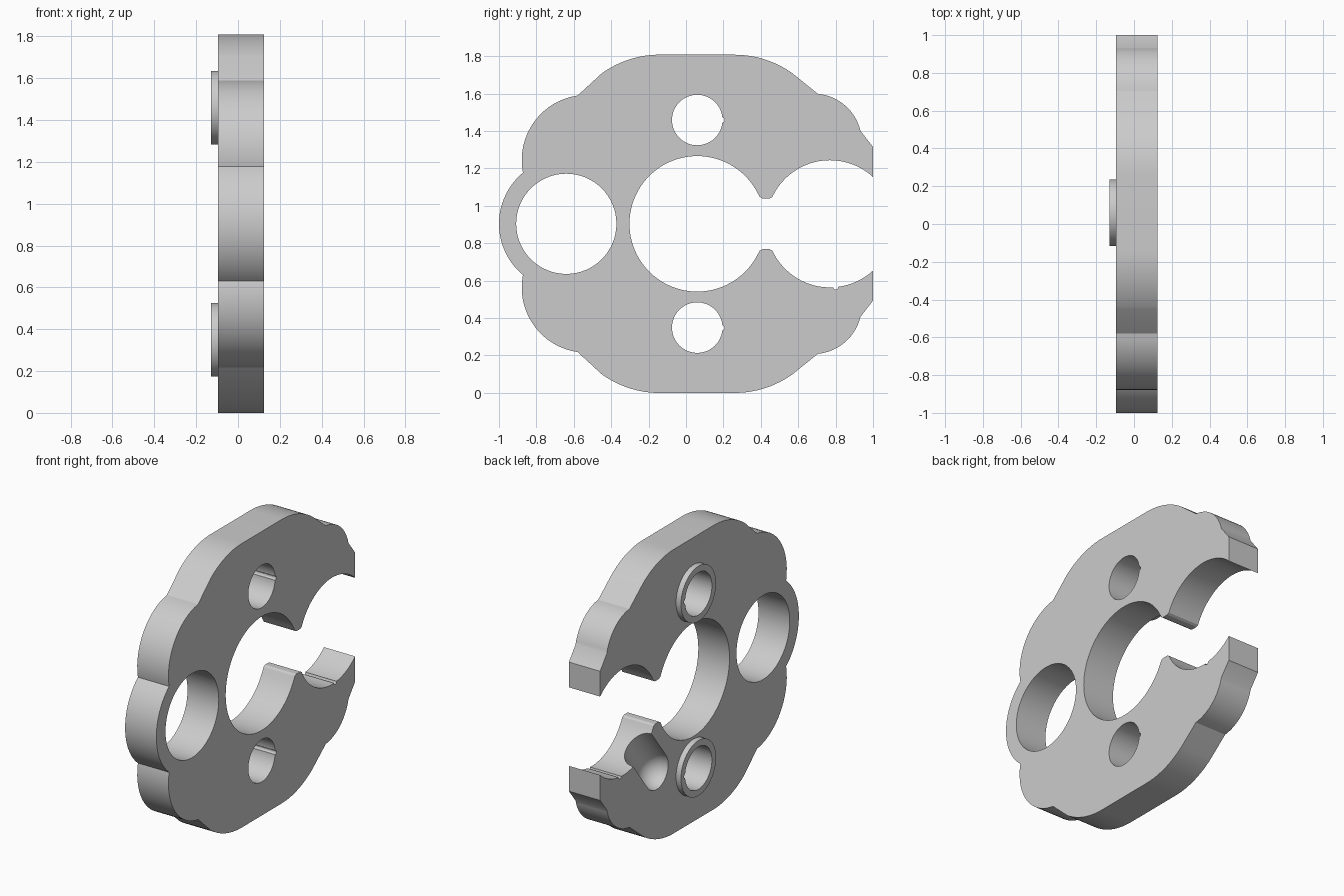
import bpy
import bmesh
from math import atan2, cos, sin, pi, radians
from mathutils import Vector

if "Cube" in bpy.data.objects:
    bpy.data.objects.remove(bpy.data.objects["Cube"], do_unlink=True)

MID = 0.904                 # height of the symmetry plane
BACK, FACE = -0.095, 0.125  # the two flat sides along x

grey = bpy.data.materials.new("plain_grey")
grey.use_nodes = True
grey.diffuse_color = (0.6, 0.6, 0.6, 1)
grey.node_tree.nodes["Principled BSDF"].inputs["Base Color"].default_value = (0.6, 0.6, 0.6, 1)


def arc(centre, start, end, steps=16):
    """Points on a circle around centre, the short way from start to end."""
    cy, cz = centre
    a, b = (atan2(p[1] - cz, p[0] - cy) for p in (start, end))
    r = ((start[0] - cy) ** 2 + (start[1] - cz) ** 2) ** 0.5
    turn = (b - a + pi) % (2 * pi) - pi
    return [(cy + r * cos(a + turn * i / steps), cz + r * sin(a + turn * i / steps))
            for i in range(steps + 1)]


def circle(y, z, r, n=64):
    return [(y + r * cos(2 * pi * i / n), z + r * sin(2 * pi * i / n)) for i in range(n)]


def add_object(name, bm):
    bmesh.ops.recalc_face_normals(bm, faces=bm.faces)
    mesh = bpy.data.meshes.new(name)
    bm.to_mesh(mesh)
    bm.free()
    mesh.materials.append(grey)
    obj = bpy.data.objects.new(name, mesh)
    bpy.context.collection.objects.link(obj)
    return obj


def slab(name, profile, x0, x1):
    """Extrude a y-z profile along x."""
    bm = bmesh.new()
    face = bm.faces.new([bm.verts.new((x0, y, z)) for y, z in profile])
    out = bmesh.ops.extrude_face_region(bm, geom=[face])["geom"]
    bmesh.ops.translate(bm, vec=(x1 - x0, 0, 0),
                        verts=[v for v in out if isinstance(v, bmesh.types.BMVert)])
    return add_object(name, bm)


def cut(obj, cutters):
    for c in cutters:
        mod = obj.modifiers.new("cut", "BOOLEAN")
        mod.operation, mod.solver, mod.object = "DIFFERENCE", "EXACT", c
    bpy.context.view_layer.update()
    graph = bpy.context.evaluated_depsgraph_get()
    mesh = bpy.data.meshes.new_from_object(obj.evaluated_get(graph))
    obj.modifiers.clear()
    obj.data = mesh


# Upper half of the plate outline, from the rounded nose to the main bore
upper = arc((-0.645, MID), (-1.0, MID), (-0.872, 1.178))
upper += arc((-0.53, 1.245), (-0.874, 1.19), (-0.58, 1.593))
upper += arc((-0.14, 1.278), (-0.452, 1.707), (-0.14, 1.808))
upper += arc((0.26, 1.278), (0.26, 1.808), (0.572, 1.707))
upper += arc((0.68, 1.34), (0.705, 1.599), (0.93, 1.40))
upper += [(1.0, 1.315)]
upper += arc((0.77, MID), (1.0, 1.154), (0.78, 1.244), 12)
upper += arc((0.77, MID), (0.77, 1.244), (0.472, 1.068), 20)
upper += [(0.462, 1.048), (0.448, 1.04), (0.408, 1.04), (0.394, 1.048)]
upper += arc((0.06, MID), (0.384, 1.066), (-0.302, MID), 40)

# Mirror it into the lower half, leaving out the two shared end points
lower = [(y, 2 * MID - z) for y, z in reversed(upper[1:-1])]
plate = slab("plate", upper + lower, BACK, FACE)

# Cutters for round holes and their small key notches
cutters = [slab("nose_hole_cutter", circle(-0.64, MID, 0.268), -0.3, 0.3),
           slab("bore_notch_cutter", circle(0.80, 0.565, 0.013, 12), -0.3, 0.3)]
pin_cutters = []
for z in (1.459, 0.349):
    pin_cutters.append(slab("pin_hole_cutter", circle(0.06, z, 0.135), -0.3, 0.3))
    pin_cutters.append(slab("pin_notch_cutter", circle(0.194, z, 0.013, 12), -0.3, 0.3))

# Round-ended channel in the back side, running into the open bore
start = Vector((BACK, 0.43, 0.46))
axis = (Vector((BACK, 0.77, MID)) - start).normalized()
bm = bmesh.new()
bmesh.ops.create_uvsphere(bm, u_segments=48, v_segments=24, radius=0.115)
for v in bm.verts:
    if v.co.z > 0.01:
        v.co = Vector((v.co.x, v.co.y, 0)).normalized() * 0.115 * (v.co.xy.length > 0.001)
        v.co.z = 0.32
bmesh.ops.remove_doubles(bm, verts=bm.verts, dist=0.0005)
turn = Vector((0, 0, 1)).rotation_difference(axis).to_matrix()
for v in bm.verts:
    v.co = turn @ v.co + start
cutters.append(add_object("channel_cutter", bm))

cut(plate, cutters + pin_cutters)

# Raised rings around the pin holes
parts = [plate]
for name, z, pair in (("upper_ring", 1.459, pin_cutters[:2]), ("lower_ring", 0.349, pin_cutters[2:])):
    ring = slab(name, circle(0.06, z, 0.176), -0.13, BACK)
    cut(ring, pair)
    parts.append(ring)

for c in cutters + pin_cutters:
    bpy.data.objects.remove(c, do_unlink=True)

# Smooth curved walls, keep the rims sharp
bpy.ops.object.select_all(action="DESELECT")
for p in parts:
    p.select_set(True)
bpy.context.view_layer.objects.active = plate
bpy.ops.object.shade_smooth_by_angle(angle=radians(25))
